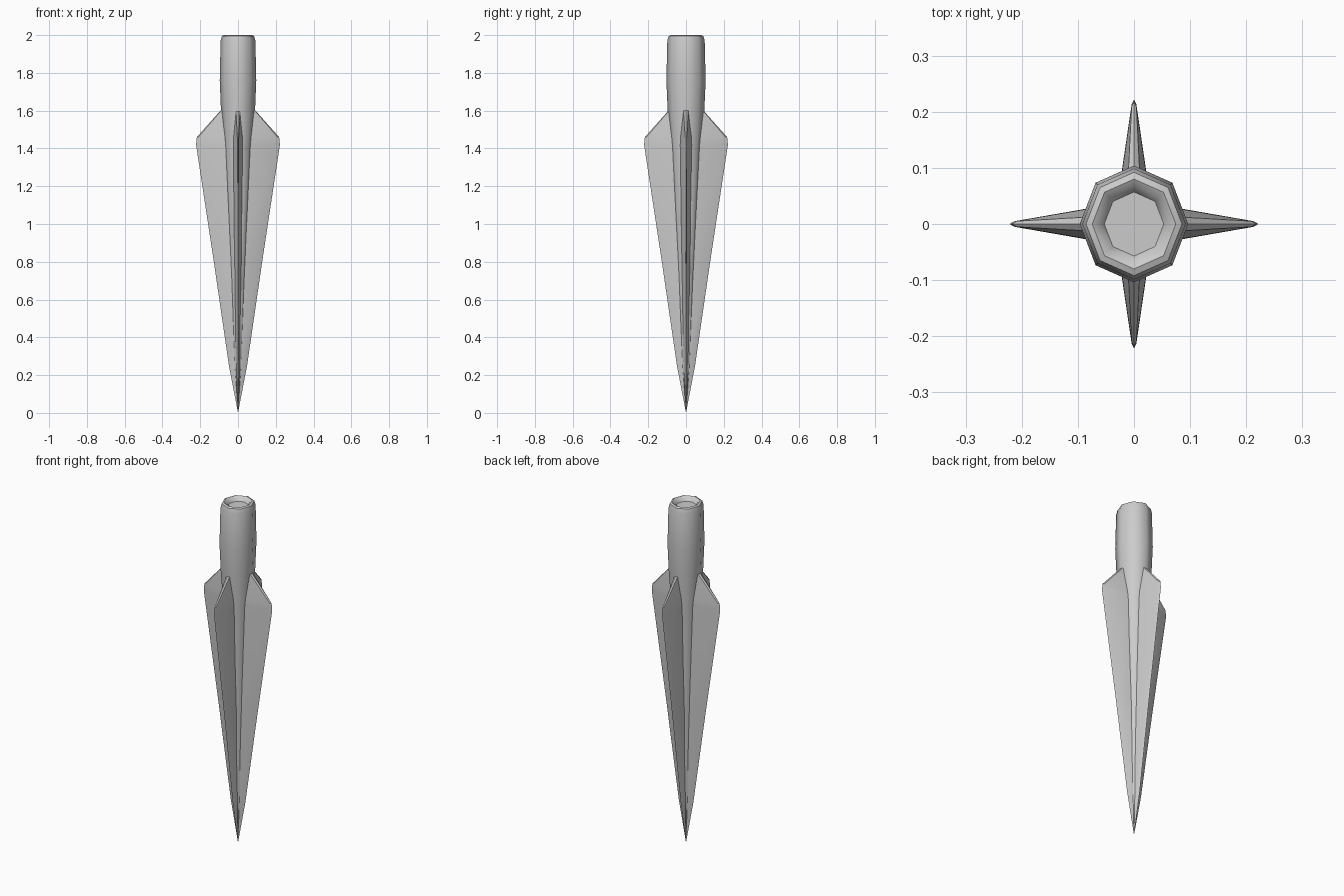
import bpy, bmesh, math

if "Cube" in bpy.data.objects:
    bpy.data.objects.remove(bpy.data.objects["Cube"])

def make_object(name, rings, smooth_angle):
    """Loft a list of closed rings (equal point counts) into a capped solid."""
    bm = bmesh.new()
    loops = [[bm.verts.new(p) for p in ring] for ring in rings]
    n = len(loops[0])
    for a, b in zip(loops, loops[1:]):
        for i in range(n):
            j = (i + 1) % n
            bm.faces.new((a[i], a[j], b[j], b[i]))
    bm.faces.new(loops[0][::-1])
    bm.faces.new(loops[-1])
    bmesh.ops.remove_doubles(bm, verts=bm.verts, dist=0.0001)
    bmesh.ops.recalc_face_normals(bm, faces=bm.faces)
    mesh = bpy.data.meshes.new(name)
    bm.to_mesh(mesh)
    bm.free()
    obj = bpy.data.objects.new(name, mesh)
    bpy.context.collection.objects.link(obj)
    bpy.ops.object.select_all(action='DESELECT')
    bpy.context.view_layer.objects.active = obj
    obj.select_set(True)
    bpy.ops.object.shade_smooth_by_angle(angle=math.radians(smooth_angle))
    return obj

def octagon(r, z):
    return [(0.93 * r * math.cos(k * math.pi / 4),
             r * math.sin(k * math.pi / 4), z) for k in range(8)]

# Eight-sided shaft: pointed tip, tapered core, collar and dished end
shaft_profile = [(0.0, 0.0), (0.022, 0.25), (0.043, 0.7), (0.082, 1.4),
                 (0.097, 1.6), (0.104, 1.76), (0.099, 1.97), (0.092, 1.995),
                 (0.080, 2.0), (0.068, 1.993), (0.057, 1.975)]
make_object("shaft", [octagon(r, z) for r, z in shaft_profile], 50)

# Fin sections: height, reach, half thickness at the centre, at the outer edge
fin_sections = [(0.0, 0.0, 0.0, 0.0), (0.25, 0.048, 0.016, 0.002),
                (0.8, 0.128, 0.029, 0.004), (1.42, 0.222, 0.042, 0.005),
                (1.46, 0.218, 0.041, 0.005), (1.60, 0.093, 0.026, 0.012)]

def make_fin(name, turn, thickness):
    c, s = math.cos(turn), math.sin(turn)
    rings = []
    for z, reach, root, edge in fin_sections:
        section = [(0, -root), (0.96 * reach, -edge), (reach, 0),
                   (0.96 * reach, edge), (0, root)]
        rings.append([(c * x - s * y * thickness, s * x + c * y * thickness, z)
                      for x, y in section])
    make_object(name, rings, 30)

# Four fins around the shaft; the side pair is slightly thicker
for i, side in enumerate(("right", "back", "left", "front")):
    make_fin(side + "_fin", i * math.pi / 2, 1.0 if i % 2 == 0 else 0.85)
